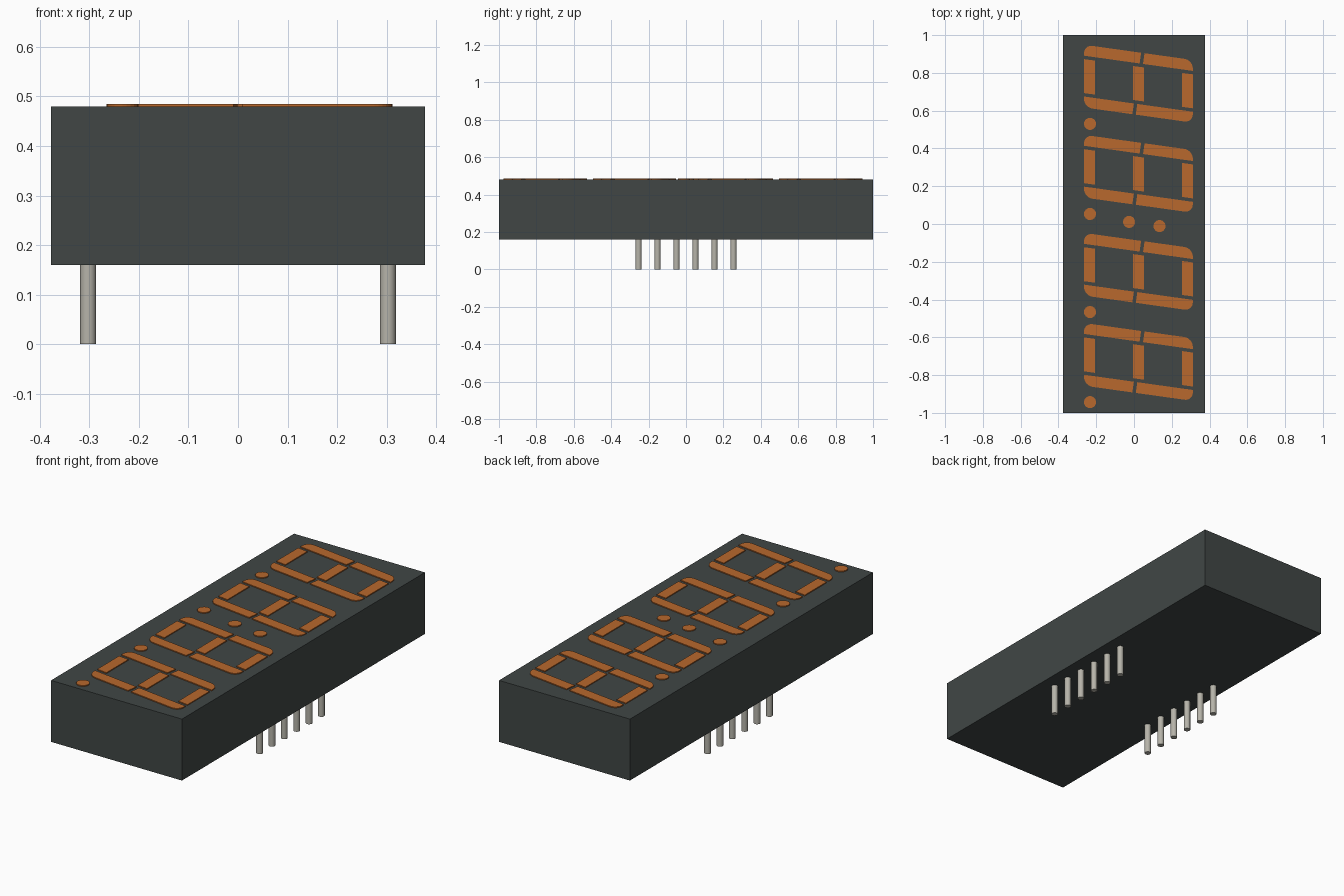
import bpy, bmesh, math

if "Cube" in bpy.data.objects:
    bpy.data.objects.remove(bpy.data.objects["Cube"], do_unlink=True)

BOTTOM, TOP = 0.16, 0.48
PLATE = 0.005
SLANT = 0.14          # lean of the digits
DIGIT_X = 0.0235      # centre line of the digits


def material(name, rgb):
    m = bpy.data.materials.new(name)
    m.use_nodes = True
    m.diffuse_color = (*rgb, 1)
    m.node_tree.nodes["Principled BSDF"].inputs["Base Color"].default_value = (*rgb, 1)
    return m


def finish(name, bm, mat):
    bmesh.ops.recalc_face_normals(bm, faces=bm.faces)
    me = bpy.data.meshes.new(name)
    bm.to_mesh(me)
    bm.free()
    me.materials.append(mat)
    ob = bpy.data.objects.new(name, me)
    bpy.context.collection.objects.link(ob)
    return ob


def add_plate(bm, outline):
    """Thin raised plate on the top face from an (x, y) outline."""
    face = bm.faces.new([bm.verts.new((x, y, TOP)) for x, y in outline])
    up = bmesh.ops.extrude_face_region(bm, geom=[face], use_keep_orig=True)["geom"]
    verts = [v for v in up if isinstance(v, bmesh.types.BMVert)]
    bmesh.ops.translate(bm, verts=verts, vec=(0, 0, PLATE))


def circle(cx, cy, r, n=24):
    return [(cx + r * math.cos(math.tau * i / n), cy + r * math.sin(math.tau * i / n))
            for i in range(n)]


grey = material("dark grey plastic", (0.052, 0.062, 0.060))
orange = material("orange segment", (0.48, 0.138, 0.026))
metal = material("pin metal", (0.47, 0.455, 0.40))

# Housing
bm = bmesh.new()
bmesh.ops.create_cube(bm, size=1)
for v in bm.verts:
    v.co = (v.co.x * 0.754, v.co.y * 2, TOP if v.co.z > 0 else BOTTOM)
finish("housing", bm, grey)

# Segment outlines in upright digit space
HALF_W, HALF_H, THICK, ROUND, GAP = 0.288, 0.166, 0.058, 0.045, 0.009


def long_bar(sx, sy):
    inner = HALF_H - THICK
    corner = [(HALF_W - ROUND + ROUND * math.cos(a), HALF_H - ROUND + ROUND * math.sin(a))
              for a in (math.pi / 2 * i / 8 for i in range(9))]
    pts = [(GAP, inner), (HALF_W, inner)] + corner + [(GAP, HALF_H)]
    out = []
    for x, y in pts:
        lean = SLANT * y * sy if x == GAP else 0
        out.append((x * sx + lean, y * sy))
    return out


def cross_bar(cx):
    w, h = THICK / 2, 0.09
    return [(cx - w, -h), (cx + w, -h), (cx + w, h), (cx - w, h)]


segments = [long_bar(sx, sy) for sx in (-1, 1) for sy in (-1, 1)]
segments += [cross_bar(i * (HALF_W - THICK / 2)) for i in (-1, 0, 1)]

# Four slanted digits, each with its decimal point
for n, centre in enumerate((0.746, 0.269, -0.25, -0.727), 1):
    bm = bmesh.new()
    for seg in segments:
        add_plate(bm, [(x + DIGIT_X, y + centre - SLANT * (x + DIGIT_X)) for x, y in seg])
    finish(f"digit_{n}", bm, orange)
    bm = bmesh.new()
    add_plate(bm, circle(-0.233, centre - 0.216, 0.032))
    finish(f"decimal_point_{n}", bm, orange)

# Colon between the middle digits
bm = bmesh.new()
for x, y in ((-0.026, 0.011), (0.135, -0.011)):
    add_plate(bm, circle(x, y, 0.032))
finish("colon", bm, orange)

# Two rows of six round pins
for side, sx in (("left", 1), ("right", -1)):
    for i in range(6):
        bpy.ops.mesh.primitive_cylinder_add(
            vertices=20, radius=0.016, depth=BOTTOM,
            location=(sx * 0.3025, (i - 2.5) * 0.1016, BOTTOM / 2))
        pin = bpy.context.object
        pin.name = f"{side}_pin_{i + 1}"
        pin.data.materials.append(metal)
        bpy.ops.object.shade_smooth_by_angle()
